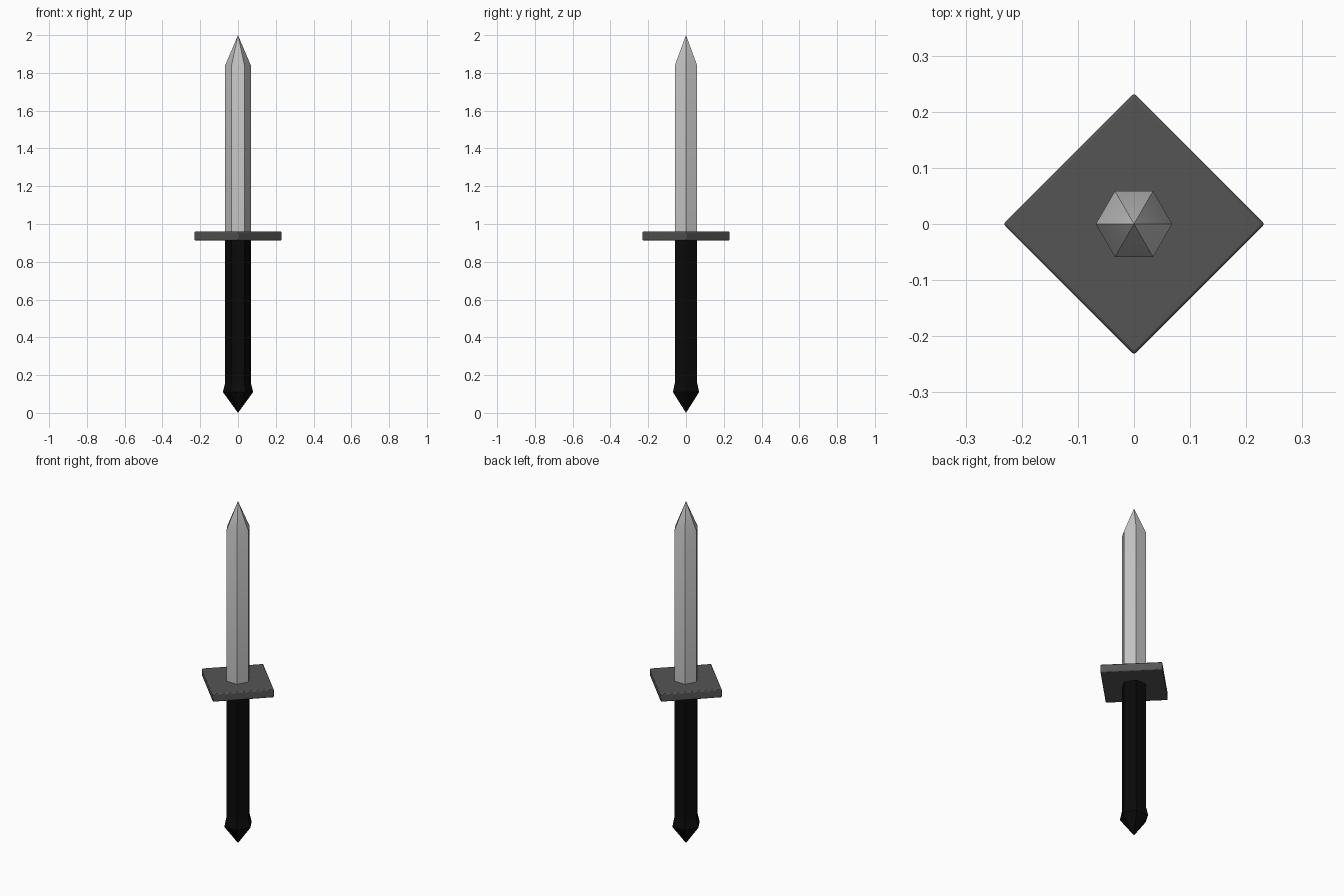
import bpy
import math

cube = bpy.data.objects.get("Cube")
if cube:
    bpy.data.objects.remove(cube, do_unlink=True)


def make_material(name, value):
    mat = bpy.data.materials.new(name)
    mat.use_nodes = True
    color = (value, value, value, 1)
    mat.diffuse_color = color
    mat.node_tree.nodes["Principled BSDF"].inputs["Base Color"].default_value = color
    return mat


def make_prism(name, sides, profile, mat, bevel=0):
    """Stack regular rings from (radius, z) pairs; zero radius is a point."""
    verts, faces, rings = [], [], []
    for radius, z in profile:
        count = sides if radius else 1
        rings.append(range(len(verts), len(verts) + count))
        for i in range(count):
            a = math.tau * i / sides
            verts.append((radius * math.cos(a), radius * math.sin(a), z))
    for low, high in zip(rings, rings[1:]):
        for i in range(sides):
            j = (i + 1) % sides
            if len(low) == 1:
                faces.append((low[0], high[j], high[i]))
            elif len(high) == 1:
                faces.append((low[i], low[j], high[0]))
            else:
                faces.append((low[i], low[j], high[j], high[i]))
    if len(rings[0]) > 1:
        faces.append(tuple(reversed(rings[0])))
    if len(rings[-1]) > 1:
        faces.append(tuple(rings[-1]))
    mesh = bpy.data.meshes.new(name)
    mesh.from_pydata(verts, [], faces)
    mesh.materials.append(mat)
    obj = bpy.data.objects.new(name, mesh)
    bpy.context.collection.objects.link(obj)
    if bevel:
        mod = obj.modifiers.new("soft_edges", "BEVEL")
        mod.width = bevel
        mod.segments = 2
    bpy.ops.object.select_all(action="DESELECT")
    obj.select_set(True)
    bpy.context.view_layer.objects.active = obj
    bpy.ops.object.shade_smooth_by_angle(angle=math.radians(35))
    return obj


steel = make_material("pale_steel", 0.55)
iron = make_material("dark_iron", 0.09)
black = make_material("black_grip", 0.003)

# Six-sided blade with a pointed tip
make_prism("blade", 6, [(0.068, 0.94), (0.068, 1.84), (0, 2.0)], steel)

# Square crossguard turned corner-forward
make_prism("guard", 4, [(0.233, 0.913), (0.233, 0.96)], iron, bevel=0.005)

# Six-sided grip and flared, pointed pommel
make_prism("grip", 6, [(0.068, 0.15), (0.068, 0.93)], black)
make_prism("pommel", 6, [(0, 0), (0.08, 0.11), (0.068, 0.16)], black)
